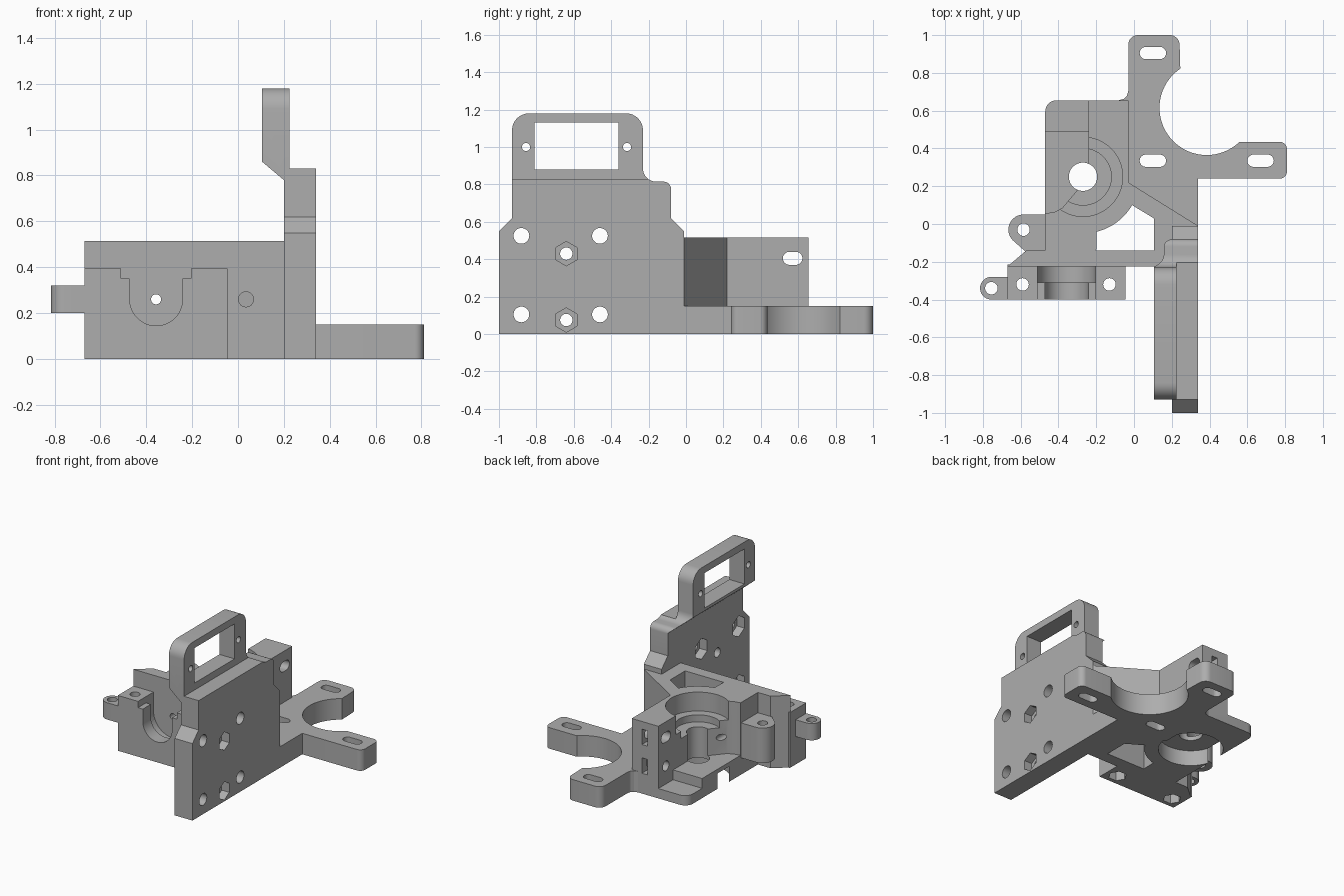
import bpy, bmesh
from math import sin, cos, pi, radians
from mathutils import Vector

old = bpy.data.objects.get("Cube")
if old:
    bpy.data.objects.remove(old)

grey = bpy.data.materials.new("printed grey")
grey.use_nodes = True
grey.diffuse_color = (0.42, 0.42, 0.42, 1)
grey.node_tree.nodes["Principled BSDF"].inputs["Base Color"].default_value = grey.diffuse_color


def arc(cx, cy, r, start, end, n=32):
    steps = [radians(start + (end - start) * i / n) for i in range(n + 1)]
    return [(cx + r * cos(a), cy + r * sin(a)) for a in steps]


def rounded(pts):
    """Outline in which a third value rounds a right-angled corner."""
    out = []
    for i, p in enumerate(pts):
        if len(p) == 2:
            out.append(p)
            continue
        here, r = Vector(p[:2]), p[2]
        u = (Vector(pts[i - 1][:2]) - here).normalized()
        v = (Vector(pts[(i + 1) % len(pts)][:2]) - here).normalized()
        c = here + (u + v) * r
        for k in range(9):
            t = k * pi / 16
            out.append(tuple(c - r * (v * cos(t) + u * sin(t))))
    return out


def prism(name, pts, axis, lo, hi):
    place = {"x": lambda a, b: (lo, a, b),
             "y": lambda a, b: (a, lo, b),
             "z": lambda a, b: (a, b, lo)}[axis]
    bm = bmesh.new()
    face = bm.faces.new([bm.verts.new(place(a, b)) for a, b in rounded(pts)])
    ext = bmesh.ops.extrude_face_region(bm, geom=[face])
    shift = Vector([hi - lo if axis == k else 0 for k in "xyz"])
    moved = [g for g in ext["geom"] if isinstance(g, bmesh.types.BMVert)]
    bmesh.ops.translate(bm, verts=moved, vec=shift)
    bmesh.ops.recalc_face_normals(bm, faces=bm.faces)
    mesh = bpy.data.meshes.new(name)
    bm.to_mesh(mesh)
    bm.free()
    mesh.materials.append(grey)
    obj = bpy.data.objects.new(name, mesh)
    bpy.context.collection.objects.link(obj)
    return obj


def rect(a0, b0, a1, b1):
    return [(a0, b0), (a1, b0), (a1, b1), (a0, b1)]


def disc(a, b, r, n=40, turn=0):
    return arc(a, b, r, turn, turn + 360, n)[:-1]


def slot(a, b, width, height):
    r, h = height / 2, (width - height) / 2
    return arc(a + h, b, r, -90, 90, 12) + arc(a - h, b, r, 90, 270, 12)


def combine(obj, other, mode="DIFFERENCE"):
    other.hide_render = True
    mod = obj.modifiers.new("shape", "BOOLEAN")
    mod.operation, mod.solver, mod.object = mode, "EXACT", other
    bpy.ops.object.select_all(action="DESELECT")
    bpy.context.view_layer.objects.active = obj
    obj.select_set(True)
    bpy.ops.object.modifier_apply(modifier=mod.name)
    bpy.data.objects.remove(other)


def cut(obj, pts, axis, lo, hi):
    combine(obj, prism("cutter", pts, axis, lo, hi))


def finish(obj):
    bpy.ops.object.select_all(action="DESELECT")
    bpy.context.view_layer.objects.active = obj
    obj.select_set(True)
    bpy.ops.object.shade_smooth_by_angle(angle=radians(25))


# Carriage plate with the raised sensor frame
plate = prism("carriage_plate", [
    (-1, 0), (-0.01, 0), (-0.01, 0.55), (-0.08, 0.62), (-0.08, 0.815, 0.04),
    (-0.23, 0.815, 0.07), (-0.23, 1.18, 0.09), (-0.93, 1.18, 0.09),
    (-0.93, 0.62), (-1, 0.55)], "x", 0.05, 0.4)
combine(plate, prism("side_profile", [
    (0.2, -0.1), (0.34, -0.1), (0.34, 0.83), (0.225, 0.83), (0.225, 1.3),
    (0.105, 1.3), (0.105, 0.86), (0.2, 0.78)], "y", -1.1, 0.1), "INTERSECT")
cut(plate, rect(-0.81, 0.88, -0.36, 1.13), "x", 0, 0.5)
for y in (-0.855, -0.315):
    cut(plate, disc(y, 1.0, 0.022, 20), "x", 0, 0.5)
for z in (0.105, 0.525):
    for y in (-0.88, -0.46):
        cut(plate, disc(y, z, 0.042), "x", 0, 0.5)
        cut(plate, disc(y, z, 0.075, 6, 30), "x", 0.1, 0.26)
for z in (0.075, 0.43):
    cut(plate, disc(-0.64, z, 0.033), "x", 0, 0.5)
    cut(plate, disc(-0.64, z, 0.065, 6, 30), "x", 0.28, 0.5)
finish(plate)

# Drive body
body = prism("drive_body", [
    (-0.67, -0.225), (0.3, -0.225), (0.3, -0.02), (0.34, -0.01), (-0.03, 0.22),
    (-0.03, 0.655), (-0.47, 0.655, 0.06), (-0.47, -0.14), (-0.57, -0.14)],
    "z", 0, 0.515)

# Hinge lug beside the body
lug = arc(-0.585, -0.03, 0.08, 90, 230, 20)
combine(body, prism("hinge_lug", lug + [(-0.57, -0.15), (-0.45, -0.15), (-0.45, 0.05)],
                    "z", 0.12, 0.37), "UNION")
cut(body, disc(-0.585, -0.03, 0.033), "z", 0.05, 0.6)

# Open idler side with two floor levels
idler = [(-0.24, 0.49), (-0.7, 0.49), (-0.7, 0.056), (-0.47, 0.056),
         (-0.42, 0.064), (-0.38, 0.085), (-0.3, 0.18), (-0.24, 0.2)]
cut(body, idler, "z", 0.14, 0.7)
cut(body, rect(-0.7, 0.489, -0.24, 0.8), "z", 0.07, 0.7)

# Stepped bearing bores, above and below
for r, lo, hi in ((0.075, -0.1, 0.6), (0.15, 0.33, 0.6), (0.21, 0.38, 0.6), (0.21, -0.1, 0.11)):
    cut(body, disc(-0.27, 0.25, r, 64), "z", lo, hi)

# Window through the body behind the front wall
cut(body, [(-0.2, -0.14), (0.105, -0.14), (0.105, 0.03)]
    + arc(-0.27, 0.25, 0.3, -30, -76, 16), "z", -0.1, 0.6)

# Clamp screw holes and nut slots in the upright
cut(body, slot(0.57, 0.405, 0.105, 0.07), "x", -0.3, 0.1)
cut(body, disc(0.57, 0.2, 0.035), "x", -0.3, -0.1)
for z in (0.2, 0.405):
    cut(body, rect(-0.155, z - 0.055, -0.11, z + 0.055), "y", 0.52, 0.7)

# Motor mount with a round clearance and three slots
motor = prism("motor_mount", [
    (-0.08, 0.24), (0, 0.15), (0.2, 0.02), (0.34, -0.01), (0.34, 0.24),
    (0.81, 0.24, 0.04), (0.81, 0.435, 0.04)]
    + arc(0.385, 0.615, 0.25, -46, -236, 48)
    + [(0.24, 1, 0.05), (-0.03, 1, 0.05), (-0.03, 0.705), (-0.037, 0.68),
       (-0.052, 0.663), (-0.08, 0.655)], "z", 0, 0.15)
for x, y in ((0.1, 0.905), (0.1, 0.335), (0.67, 0.335)):
    cut(motor, slot(x, y, 0.14, 0.065), "z", -0.1, 0.3)
finish(motor)

# Nozzle block on the front, with its stepped U groove
block = prism("nozzle_block", rect(-0.67, -0.4, -0.045, -0.215), "z", 0, 0.395)
combine(block, prism("side_lug", arc(-0.755, -0.34, 0.06, 90, 270, 20)
                     + [(-0.65, -0.4), (-0.65, -0.28)], "z", 0.2, 0.32), "UNION")
for r, lo, hi in ((0.115, -0.5, -0.2), (0.153, -0.31, -0.225)):
    cut(block, arc(-0.357, 0.26, r, 180, 360) + [(-0.357 + r, 0.5), (-0.357 - r, 0.5)],
        "y", lo, hi)
cut(block, rect(-0.51, 0.35, -0.204, 0.5), "y", -0.5, -0.225)
cut(block, disc(-0.755, -0.34, 0.033), "z", 0.1, 0.5)
for x in (-0.59, -0.13):
    cut(block, disc(x, -0.32, 0.033), "z", -0.1, 0.5)
    cut(block, disc(x, -0.32, 0.06, 6), "z", -0.1, 0.08)

# Filament path and the blind hole in the front wall
for part in (body, block):
    cut(part, disc(-0.357, 0.26, 0.022, 24), "y", -0.5, 0.3)
cut(body, disc(0.035, 0.26, 0.033, 24), "y", -0.3, -0.1)
cut(block, rect(-0.5, 0.2, -0.2, 0.5), "y", -0.2251, -0.2)
finish(body)
finish(block)
